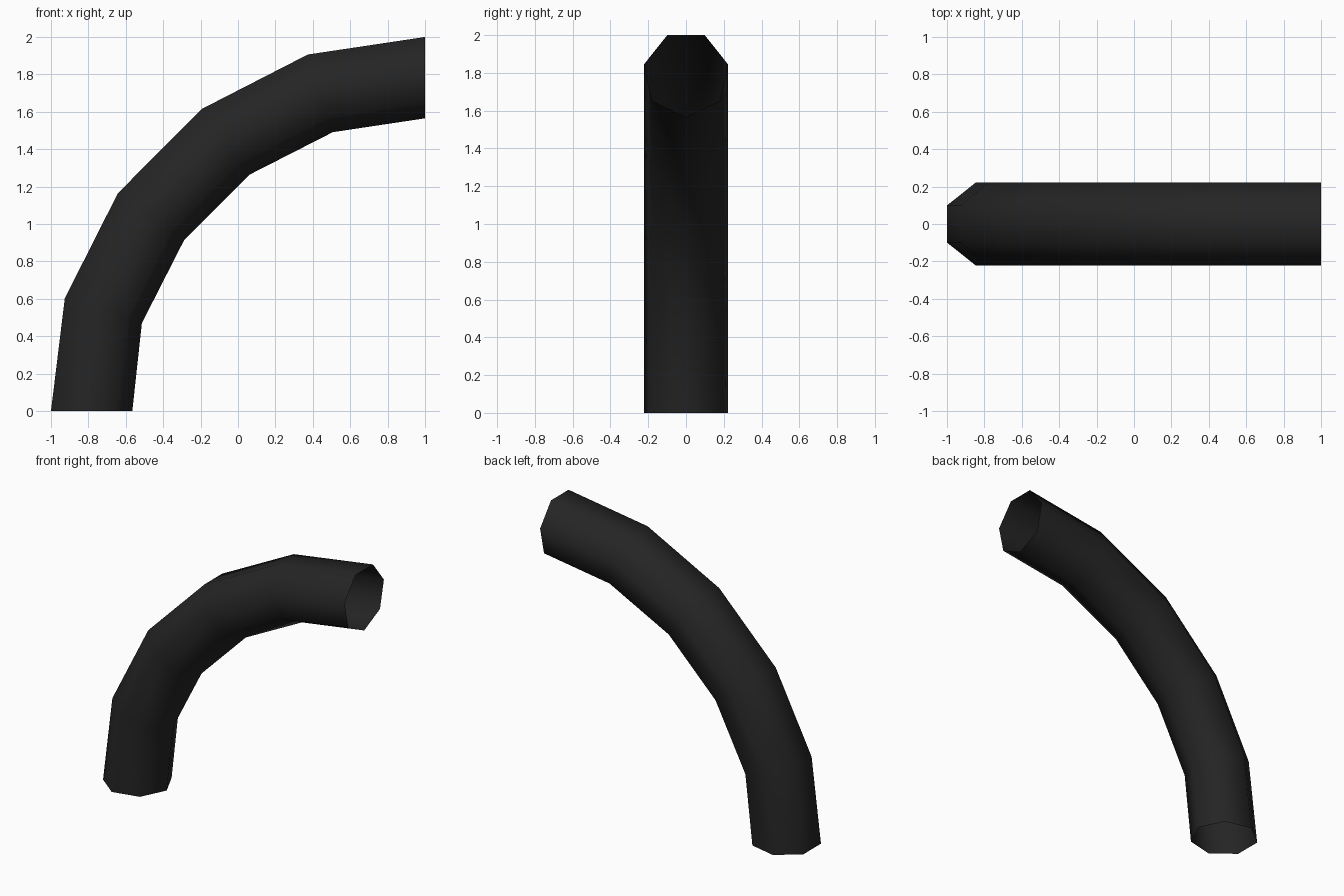
import bpy, bmesh, math
from mathutils import Vector

if "Cube" in bpy.data.objects:
    bpy.data.objects.remove(bpy.data.objects["Cube"])

SIDES = 7
RADIUS = 0.2285
FLAT = math.cos(math.pi / SIDES)      # centre to flat outer side, in radii

# Outer and inner bend edge (x, z) of each ring
RINGS = [((-1.0, 0.0), (-0.565, 0.0)),
         ((-0.926, 0.603), (-0.514, 0.47)),
         ((-0.642, 1.165), (-0.289, 0.912)),
         ((-0.194, 1.615), (0.062, 1.264)),
         ((0.373, 1.906), (0.507, 1.491)),
         ((1.0, 2.0), (1.0, 1.565))]

black = bpy.data.materials.new("black rubber")
black.diffuse_color = (0.018, 0.018, 0.018, 1)
black.use_nodes = True
black.node_tree.nodes["Principled BSDF"].inputs["Base Color"].default_value = black.diffuse_color

# Open bent pipe: seven-sided rings, flat side on the outside of the bend
bm = bmesh.new()
loops = []
for o, i in RINGS:
    outer, inner = Vector((o[0], 0, o[1])), Vector((i[0], 0, i[1]))
    out = (outer - inner) / (1 + FLAT)
    centre = inner + out
    loop = []
    for k in range(SIDES):
        a = 2 * math.pi * (k + 0.5) / SIDES
        loop.append(bm.verts.new(centre + out * math.cos(a)
                                 + Vector((0, RADIUS * math.sin(a), 0))))
    loops.append(loop)
for a, b in zip(loops, loops[1:]):
    for k in range(SIDES):
        n = (k + 1) % SIDES
        f = bm.faces.new((a[k], b[k], b[n], a[n]))
        f.smooth = True

# Normals point away from the pipe's axis
bm.faces.ensure_lookup_table()
bm.normal_update()
if bm.faces[0].normal.x > 0:
    bmesh.ops.reverse_faces(bm, faces=bm.faces[:])

mesh = bpy.data.meshes.new("bent_pipe")
bm.to_mesh(mesh)
bm.free()
mesh.materials.append(black)
pipe = bpy.data.objects.new("bent_pipe", mesh)
bpy.context.collection.objects.link(pipe)
